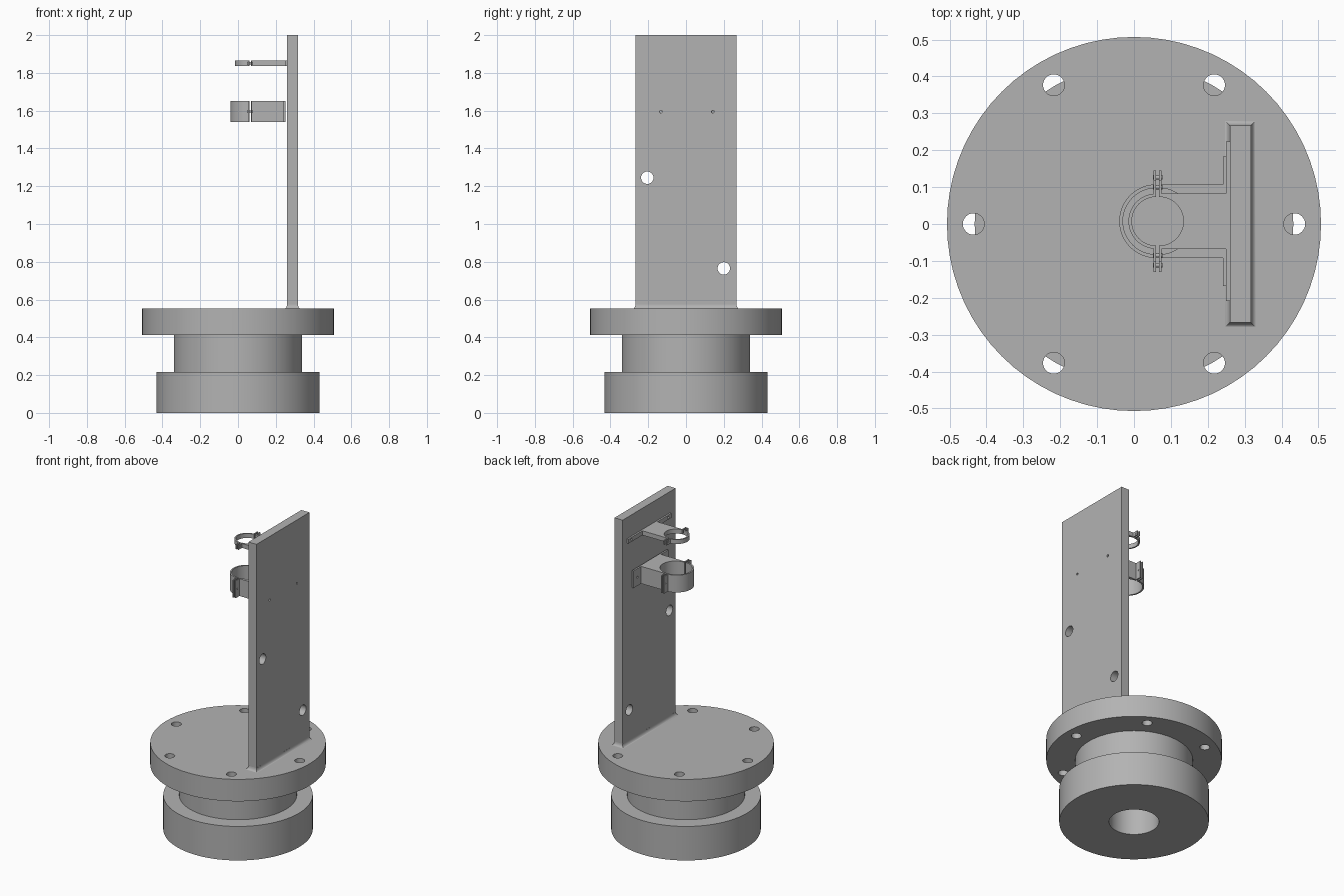
import bpy, bmesh
from math import sin, cos, pi, radians

cube = bpy.data.objects.get("Cube")
if cube:
    bpy.data.objects.remove(cube, do_unlink=True)

steel = bpy.data.materials.new("grey steel")
steel.use_nodes = True
GREY = (0.45, 0.45, 0.45, 1)
steel.diffuse_color = GREY
steel.node_tree.nodes["Principled BSDF"].inputs["Base Color"].default_value = GREY


def finish(name, bm):
    bmesh.ops.recalc_face_normals(bm, faces=bm.faces)
    mesh = bpy.data.meshes.new(name)
    bm.to_mesh(mesh)
    bm.free()
    mesh.materials.append(steel)
    obj = bpy.data.objects.new(name, mesh)
    bpy.context.collection.objects.link(obj)
    return obj


def activate(obj):
    bpy.ops.object.select_all(action="DESELECT")
    obj.select_set(True)
    bpy.context.view_layer.objects.active = obj


def smooth(obj):
    activate(obj)
    bpy.ops.object.shade_smooth_by_angle(angle=radians(30))


def box(name, x, y, z):
    bm = bmesh.new()
    bmesh.ops.create_cube(bm, size=1)
    for v in bm.verts:
        v.co = [a + (b - a) * (c + 0.5) for (a, b), c in zip((x, y, z), v.co)]
    return finish(name, bm)


def prism(name, outline, z0, z1):
    """Extrude a flat outline from z0 up to z1."""
    bm = bmesh.new()
    face = bm.faces.new([bm.verts.new((x, y, z0)) for x, y in outline])
    top = bmesh.ops.extrude_face_region(bm, geom=[face])["geom"]
    for v in top:
        if isinstance(v, bmesh.types.BMVert):
            v.co.z = z1
    return finish(name, bm)


def cylinder(name, r, centre, length, axis="Z"):
    bpy.ops.mesh.primitive_cylinder_add(
        vertices=32, radius=r, depth=length, location=centre,
        rotation=(0, pi / 2 if axis == "X" else 0, 0))
    obj = bpy.context.object
    obj.name = name
    return obj


def cut(obj, cutters):
    for c in cutters:
        mod = obj.modifiers.new("hole", "BOOLEAN")
        mod.operation = "DIFFERENCE"
        mod.solver = "EXACT"
        mod.object = c
        activate(obj)
        bpy.ops.object.modifier_apply(modifier=mod.name)
        bpy.data.objects.remove(c, do_unlink=True)


def arc(cx, cy, r, a0, a1, n=24):
    return [(cx + r * cos(a0 + (a1 - a0) * i / n),
             cy + r * sin(a0 + (a1 - a0) * i / n)) for i in range(n + 1)]


# Turned base: foot, neck and flange with a blind bore underneath
profile = [(0, 0.41), (0.144, 0.41), (0.144, 0), (0.432, 0), (0.432, 0.217),
           (0.34, 0.217), (0.34, 0.412), (0.507, 0.412), (0.507, 0.552), (0, 0.552)]
bm = bmesh.new()
ring = [bm.verts.new((r, 0, z)) for r, z in profile]
edges = [bm.edges.new(pair) for pair in zip(ring, ring[1:])]
bmesh.ops.spin(bm, geom=ring + edges, cent=(0, 0, 0), axis=(0, 0, 1),
               angle=2 * pi, steps=72, use_merge=True)
bmesh.ops.remove_doubles(bm, verts=bm.verts, dist=0.0001)
base = finish("flanged_base", bm)
cut(base, [cylinder("bolt_hole", 0.029,
                    (0.435 * cos(k * pi / 3), 0.435 * sin(k * pi / 3), 0.482), 0.2)
           for k in range(6)])
smooth(base)

# Upright plate with two large holes and two screw holes
plate = box("upright_plate", (0.26, 0.317), (-0.267, 0.267), (0.55, 2.0))
holes = [(-0.205, 1.245, 0.033), (0.2, 0.765, 0.033),
         (-0.133, 1.595, 0.007), (0.142, 1.595, 0.007)]
cut(plate, [cylinder("plate_hole", r, (0.29, y, z), 0.2, "X") for y, z, r in holes])
smooth(plate)

# Concave weld fillet around the plate foot
bm = bmesh.new()
loops = []
R = 0.017
for i in range(6):
    a = i / 5 * pi / 2
    grow, z = R * (1 - sin(a)), 0.551 + R * 1.4 * (1 - cos(a))
    hx, hy = 0.0287 + grow, 0.2672 + grow
    loops.append([bm.verts.new((0.2885 + sx * hx, sy * hy, z))
                  for sx, sy in ((-1, -1), (1, -1), (1, 1), (-1, 1))])
for low, high in zip(loops, loops[1:]):
    for i in range(4):
        j = (i + 1) % 4
        bm.faces.new((low[i], low[j], high[j], high[i]))
bm.faces.new(loops[0][::-1])
bm.faces.new(loops[-1])
smooth(finish("weld_fillet", bm))


# Pipe clamps: body, wall strip, front strap and bolting tabs
CX, CY = 0.064, 0.0075


def clamp(label, z0, z1, inner, outer, tab, wall, strip, screw):
    mid = (z0 + z1) / 2
    half = pi / 2
    saddle = arc(CX + 0.004, CY, inner, -half, half)
    body = prism(label + "_clamp_body",
                 [(CX + 0.004, CY - outer), (wall, CY - outer),
                  (wall, CY + outer), (CX + 0.004, CY + outer)] + saddle[::-1], z0, z1)
    smooth(body)
    strap = prism(label + "_clamp_strap",
                  arc(CX - 0.004, CY, outer, half, 3 * half)
                  + arc(CX - 0.004, CY, inner, 3 * half, half), z0, z1)
    smooth(strap)
    back = box(label + "_wall_strip", (wall - 0.002, wall + 0.009),
               (CY - strip, CY + strip), (z0, z1))
    cut(back, [cylinder("screw_hole", 0.007, (wall, CY + s * screw, mid), 0.1, "X")
               for s in (-1, 1)])
    for side, s in (("left", 1), ("right", -1)):
        ys = sorted((CY + s * (inner + 0.002), CY + s * tab))
        for part, x in (("front", CX - 0.011), ("back", CX + 0.004)):
            box(f"{label}_{side}_{part}_tab", (x, x + 0.007), ys, (z0, z1))
        cylinder(f"{label}_{side}_bolt", 0.006,
                 (CX, CY + s * (outer + tab) / 2, mid), 0.026, "X"
                 ).data.materials.append(steel)


clamp("upper", 1.837, 1.865, 0.066, 0.075, 0.11, 0.251, 0.216, 0.185)
clamp("lower", 1.54, 1.65, 0.09, 0.1, 0.138, 0.243, 0.175, 0.137)
